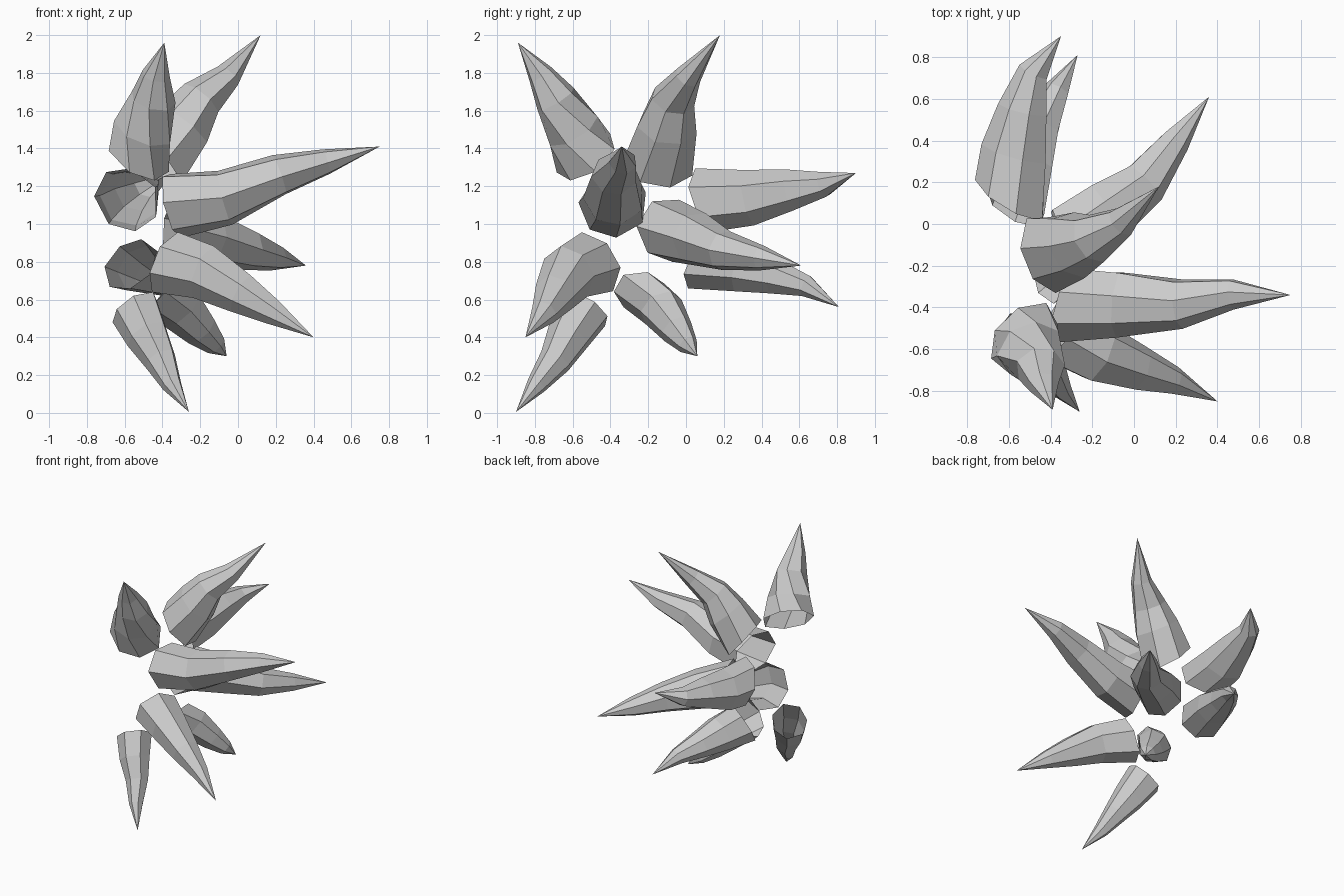
import bpy, bmesh
from math import cos, sin, tau
from mathutils import Vector

if "Cube" in bpy.data.objects:
    bpy.data.objects.remove(bpy.data.objects["Cube"])

SIDES = 7
RADII = (1.10, 0.94, 0.70, 0.43)  # taper relative to spike radius
HUB = Vector((-.80, -.25, 1.0))   # all bases lie on a ball around this point


def spike(name, radius, path, turn):
    """Open-based, bent crystal spike: four rings along the path, then a tip."""
    pts = [Vector(p) for p in path]
    out = (pts[0] - HUB).normalized()
    bm = bmesh.new()
    rings = []
    for i, k in enumerate(RADII):
        t = (pts[i + 1] - pts[max(i - 1, 0)]).normalized()
        # base faces the hub, later rings follow the path
        t = t.lerp(out, (1.0, 0.35, 0.0, 0.0)[i]).normalized()
        u = t.cross(Vector((0.31, -0.2, 0.93))).normalized()
        v = t.cross(u)
        ring = []
        for s in range(SIDES):
            a = tau * s / SIDES + turn
            r = radius * k * (1.0 + 0.05 * cos(2 * a + turn))
            ring.append(bm.verts.new(pts[i] + r * (cos(a) * u + sin(a) * v)))
        rings.append(ring)
    tip = bm.verts.new(pts[-1])
    for s in range(SIDES):
        n = (s + 1) % SIDES
        for lo, hi in zip(rings, rings[1:]):
            bm.faces.new((lo[s], lo[n], hi[n], hi[s]))
        bm.faces.new((rings[-1][s], rings[-1][n], tip))
    bm.normal_update()
    bm.faces.ensure_lookup_table()
    # make faces point away from the spike axis
    f = bm.faces[0]
    if f.normal.dot(f.calc_center_median() - (pts[0] + pts[1]) / 2) < 0:
        bmesh.ops.reverse_faces(bm, faces=bm.faces[:])
    mesh = bpy.data.meshes.new(name)
    bm.to_mesh(mesh)
    bm.free()
    bpy.context.collection.objects.link(bpy.data.objects.new(name, mesh))


# base, belly, bend, neck and tip of every spike
SPIKES = {
    "upper_front_spike": (0.168, [(-.53, -.53, 1.36), (-.50, -.60, 1.50), (-.45, -.69, 1.66), (-.435, -.77, 1.79), (-.39, -.89, 1.96)]),
    "upper_back_spike": (0.172, [(-.42, -.14, 1.33), (-.29, -.10, 1.52), (-.20, -.07, 1.66), (-.06, .01, 1.78), (.12, .18, 2.0)]),
    "long_right_spike": (0.168, [(-.34, -.385, 1.10), (-.07, -.38, 1.14), (.22, -.38, 1.26), (.47, -.335, 1.33), (.75, -.34, 1.41)]),
    "rear_spike": (0.17, [(-.59, .12, 1.13), (-.57, .34, 1.14), (-.53, .55, 1.18), (-.48, .73, 1.21), (-.35, .90, 1.27)]),
    "rear_right_spike": (0.16, [(-.34, -.09, .97), (-.14, .06, .92), (.05, .20, .86), (.20, .40, .82), (.36, .61, .78)]),
    "lower_rear_spike": (0.142, [(-.57, .09, .785), (-.51, .30, .76), (-.45, .47, .72), (-.37, .64, .67), (-.27, .81, .56)]),
    "lower_front_right_spike": (0.16, [(-.37, -.50, .79), (-.17, -.62, .74), (.02, -.69, .63), (.19, -.75, .53), (.40, -.85, .40)]),
    "short_lower_spike": (0.132, [(-.39, -.24, .64), (-.30, -.13, .55), (-.20, -.05, .44), (-.12, .01, .36), (-.06, .06, .30)]),
    "bottom_front_spike": (0.125, [(-.545, -.53, .55), (-.48, -.62, .41), (-.41, -.69, .28), (-.35, -.79, .15), (-.26, -.90, .005)]),
}
for i, (name, (radius, path)) in enumerate(SPIKES.items()):
    spike(name, radius, path, 0.35 * i)
